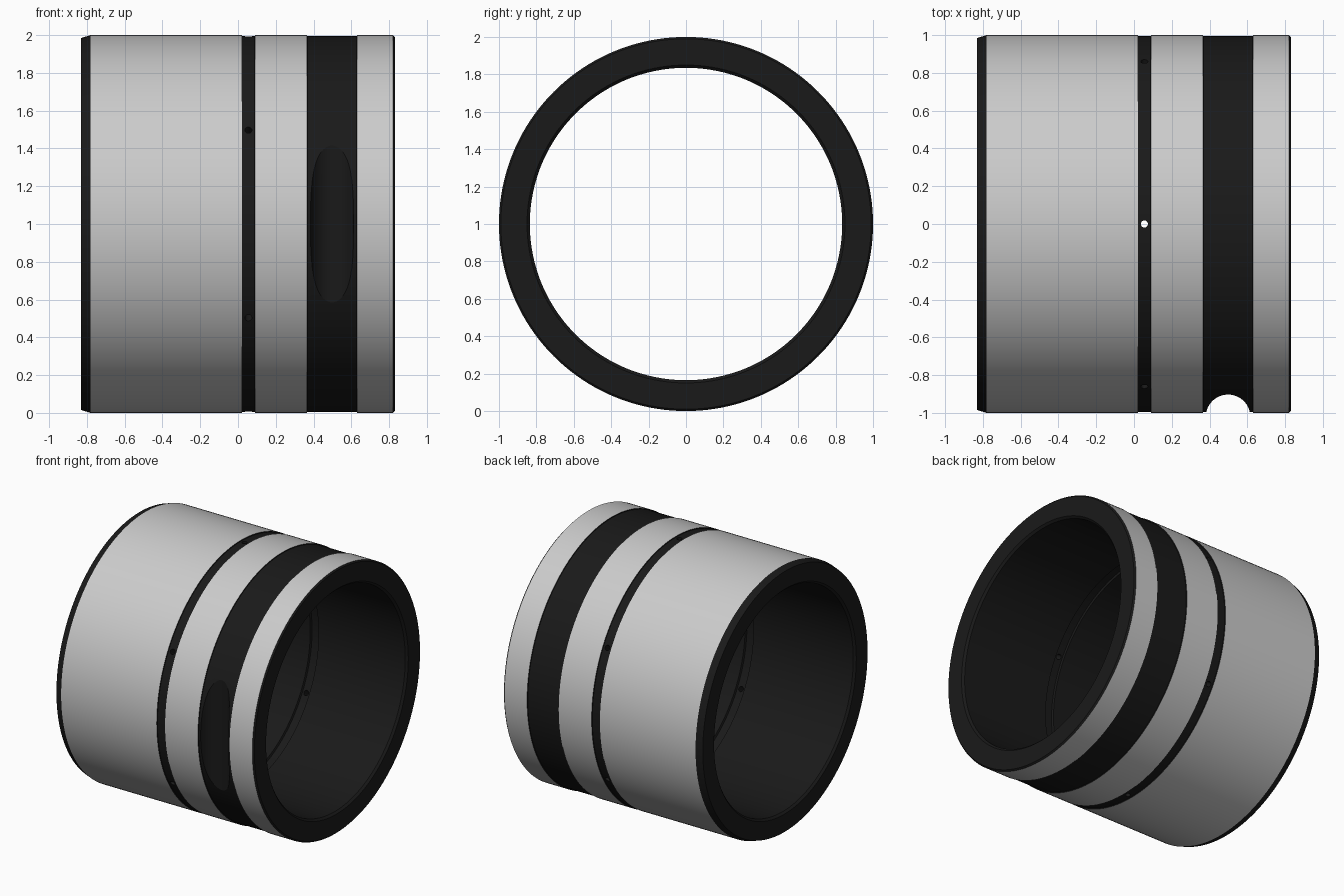
import bpy, bmesh
from math import pi, sin, cos
from mathutils import Matrix, Vector

if "Cube" in bpy.data.objects:
    bpy.data.objects.remove(bpy.data.objects["Cube"])

SEG = 160
GREY, BLACK = 0, 1

grey = bpy.data.materials.new("grey")
grey.diffuse_color = (0.8, 0.8, 0.8, 1)
grey.use_nodes = True
grey.node_tree.nodes["Principled BSDF"].inputs["Base Color"].default_value = grey.diffuse_color
black = bpy.data.materials.new("black")
black.diffuse_color = (0.01, 0.01, 0.01, 1)
black.use_nodes = True
black.node_tree.nodes["Principled BSDF"].inputs["Base Color"].default_value = black.diffuse_color


def make_object(name, bm):
    mesh = bpy.data.meshes.new(name)
    bm.to_mesh(mesh)
    bm.free()
    mesh.materials.append(grey)
    mesh.materials.append(black)
    ob = bpy.data.objects.new(name, mesh)
    bpy.context.collection.objects.link(ob)
    return ob


# Sleeve section: (x, radius, colour of the strip to the next point)
G = 0.006
profile = [
    (-0.83, 0.985, BLACK), (-0.78, 1.0, GREY),
    (0.02, 1.0, BLACK), (0.022, 1 - G, BLACK), (0.088, 1 - G, BLACK), (0.09, 1.0, GREY),
    (0.365, 1.0, BLACK), (0.367, 1 - G, BLACK), (0.628, 1 - G, BLACK), (0.63, 1.0, GREY),
    (0.82, 1.0, BLACK), (0.83, 0.99, BLACK),
    (0.83, 0.85, BLACK), (0.815, 0.835, BLACK),
    (0.09, 0.835, BLACK), (0.085, 0.85, BLACK), (0.025, 0.85, BLACK), (0.02, 0.835, BLACK),
    (-0.815, 0.835, BLACK), (-0.83, 0.85, BLACK),
]
bm = bmesh.new()
rings = []
for x, r, _ in profile:
    rings.append([bm.verts.new((x, r * cos(2 * pi * i / SEG), 1 + r * sin(2 * pi * i / SEG)))
                  for i in range(SEG)])
for k, (_, _, colour) in enumerate(profile):
    a, b = rings[k], rings[(k + 1) % len(rings)]
    for i in range(SEG):
        j = (i + 1) % SEG
        bm.faces.new((a[i], a[j], b[j], b[i])).material_index = colour
bmesh.ops.recalc_face_normals(bm, faces=bm.faces)
sleeve = make_object("sleeve", bm)

# Cutters: one scoop across the front of the wide band, six radial oil holes
bm = bmesh.new()


def cylinder(radius, depth, matrix, segments):
    bmesh.ops.create_cone(bm, cap_ends=True, segments=segments, radius1=radius,
                          radius2=radius, depth=depth, matrix=matrix)


cylinder(0.118, 2.4, Matrix.Translation((0.498, -1.021, 1)), 64)
for n in range(6):
    turn = Matrix.Rotation(n * pi / 3, 4, 'X')
    cylinder(0.019, 0.4, Matrix.Translation((0.055, 0, 1)) @ turn
             @ Matrix.Translation((0, 0, 0.92)), 20)
for f in bm.faces:
    f.material_index = BLACK
cutter = make_object("cutter", bm)
cutter.hide_render = True

# Cut, then shade
mod = sleeve.modifiers.new("cuts", 'BOOLEAN')
mod.operation = 'DIFFERENCE'
mod.solver = 'EXACT'
mod.object = cutter
bpy.context.view_layer.objects.active = sleeve
sleeve.select_set(True)
bpy.ops.object.modifier_apply(modifier=mod.name)
bpy.data.objects.remove(cutter)
bpy.ops.object.shade_smooth_by_angle(angle=0.2)
